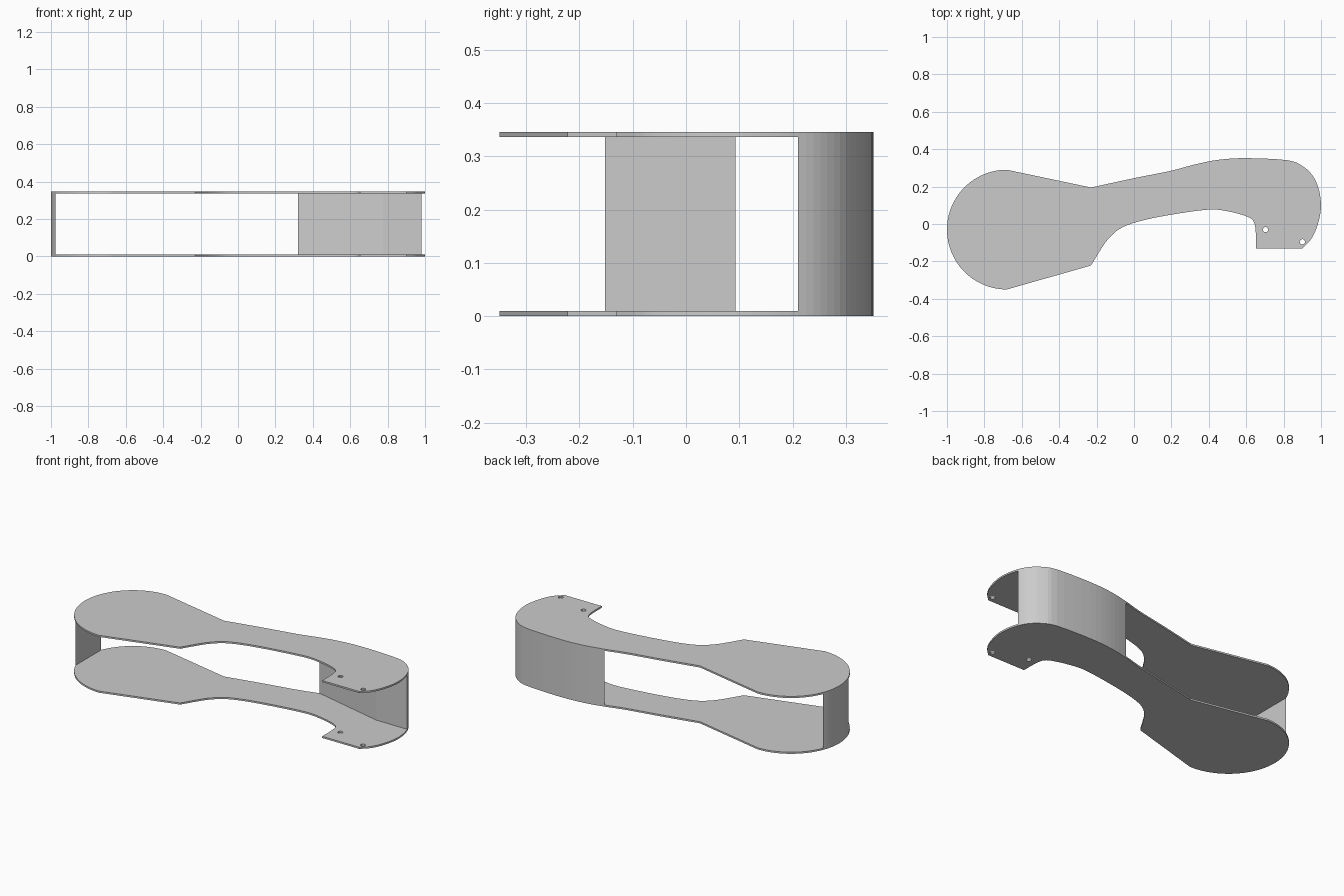
import bpy, bmesh
from math import cos, sin, radians
from mathutils import Vector

if "Cube" in bpy.data.objects:
    bpy.data.objects.remove(bpy.data.objects["Cube"])

HEIGHT, THICK = 0.346, 0.01


def smooth_path(points, steps=4):
    """Catmull-Rom samples passing through every control point."""
    p = [Vector(q) for q in points]
    p = [2 * p[0] - p[1]] + p + [2 * p[-1] - p[-2]]
    out = []
    for a, b, c, d in zip(p, p[1:], p[2:], p[3:]):
        for i in range(steps):
            t = i / steps
            out.append(b + (c - a) * t / 2 + (2 * a - 5 * b + 4 * c - d) * t * t / 2
                       + (3 * b - a - 3 * c + d) * t ** 3 / 2)
    return out + [p[-2]]


def arc(cx, cy, r, a0, a1, n):
    return [Vector((cx + r * cos(radians(a0 + (a1 - a0) * i / n)),
                    cy + r * sin(radians(a0 + (a1 - a0) * i / n)))) for i in range(n + 1)]


def extrude_profile(name, loops, z0, z1):
    """Filled flat profile (first loop outer, others holes) extruded from z0 to z1."""
    curve = bpy.data.curves.new(name, 'CURVE')
    curve.dimensions, curve.fill_mode = '2D', 'BOTH'
    curve.extrude = (z1 - z0) / 2
    for loop in loops:
        s = curve.splines.new('POLY')
        s.points.add(len(loop) - 1)
        for pt, co in zip(s.points, loop):
            pt.co = (co.x, co.y, 0, 1)
        s.use_cyclic_u = True
    tmp = bpy.data.objects.new(name + "_curve", curve)
    bpy.context.collection.objects.link(tmp)
    mesh = bpy.data.meshes.new_from_object(tmp.evaluated_get(bpy.context.evaluated_depsgraph_get()))
    bpy.data.objects.remove(tmp)
    bm = bmesh.new()
    bm.from_mesh(mesh)
    bmesh.ops.remove_doubles(bm, verts=bm.verts, dist=1e-5)
    bmesh.ops.recalc_face_normals(bm, faces=bm.faces)
    for f in bm.faces:
        f.smooth = False
    bm.to_mesh(mesh)
    bm.free()
    ob = bpy.data.objects.new(name, mesh)
    ob.location.z = (z0 + z1) / 2
    bpy.context.collection.objects.link(ob)
    return ob


# Plate outline: curved back edge, notched front edge, round left end
back_edge = smooth_path([(-0.23, 0.195), (0, 0.245), (0.2, 0.285), (0.32, 0.317), (0.45, 0.343),
                         (0.6, 0.352), (0.82, 0.341), (0.9, 0.31), (0.95, 0.265), (0.98, 0.21),
                         (0.997, 0.14), (0.998, 0.07), (0.98, -0.01), (0.948, -0.08), (0.9, -0.13)])
front_edge = smooth_path([(0.652, -0.13), (0.65, -0.03), (0.635, 0.02), (0.59, 0.045), (0.5, 0.068),
                          (0.4, 0.077), (0.2, 0.05), (0.03, 0.015), (-0.075, -0.025),
                          (-0.14, -0.083), (-0.18, -0.14), (-0.23, -0.222)])
round_end = arc(-0.68, -0.03, 0.32, 270, 90, 48)
holes = [arc(x, y, 0.014, 0, 337.5, 15) for x, y in ((0.703, -0.03), (0.9, -0.095))]
outline = back_edge + front_edge + round_end

# Two identical plates
extrude_profile("bottom_plate", [outline] + holes, 0, THICK)
extrude_profile("top_plate", [outline] + holes, HEIGHT - THICK, HEIGHT)

# Solid spacer with curved outside and two flat inner faces
spacer = [p for p in back_edge if p.x > 0.3199 and p.y > 0.2099]
extrude_profile("right_spacer", [spacer + [Vector((0.775, 0.21))]], THICK, HEIGHT - THICK)

# Thin segment spacer at the round end
extrude_profile("left_spacer", [arc(-0.68, -0.03, 0.32, 202.5, 157.5, 12)][:1], THICK, HEIGHT - THICK)
